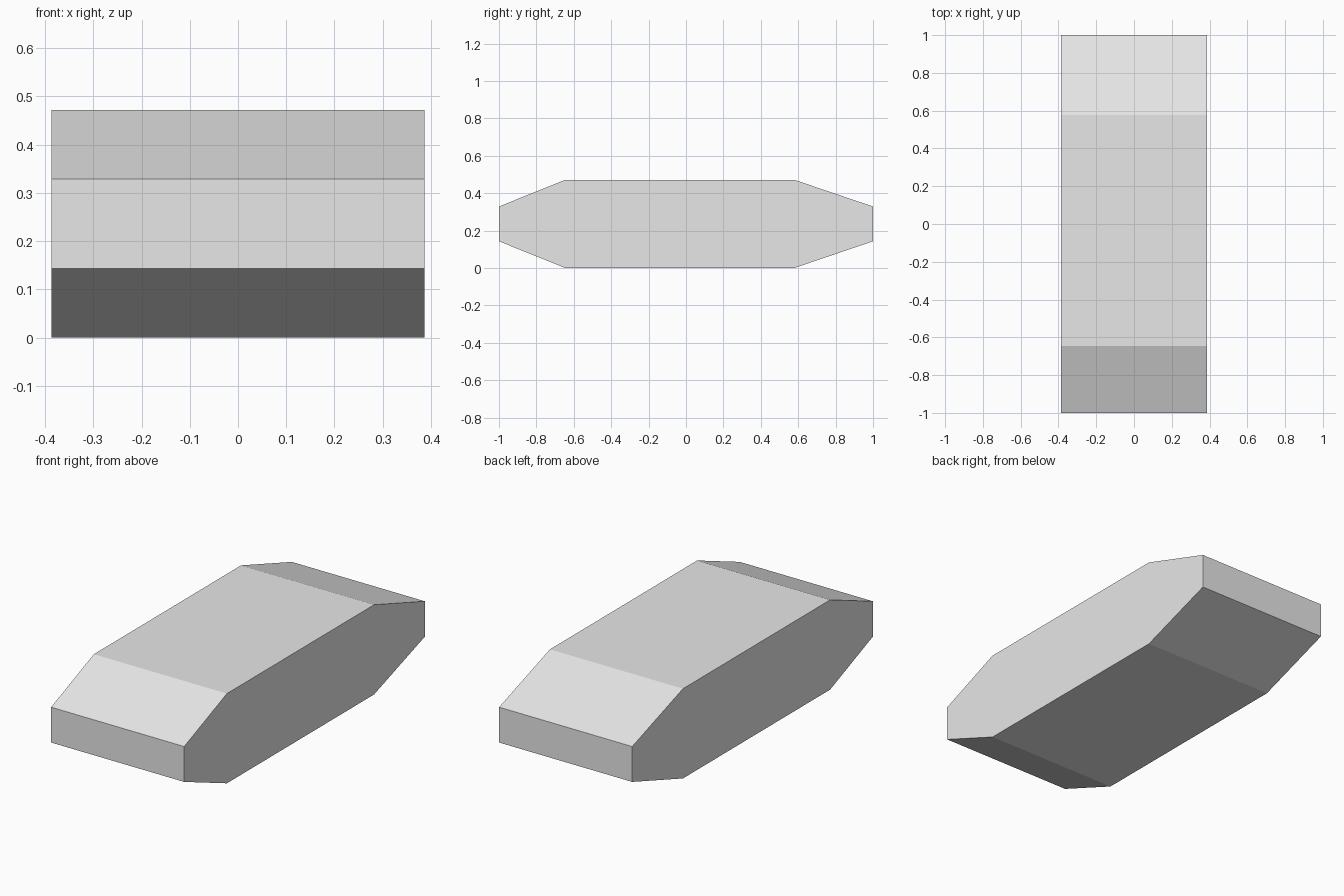
import bpy
import bmesh

cube = bpy.data.objects.get("Cube")
if cube:
    bpy.data.objects.remove(cube, do_unlink=True)

# Plain grey material
grey = bpy.data.materials.new("light_grey")
grey.use_nodes = True
colour = (0.8, 0.8, 0.8, 1.0)
grey.diffuse_color = colour
grey.node_tree.nodes["Principled BSDF"].inputs["Base Color"].default_value = colour

# Side outline (y, z): upper half, mirrored about mid height
HEIGHT = 0.472
HALF_WIDTH = 0.387
upper = [(1.0, 0.329), (0.578, HEIGHT), (-0.645, HEIGHT), (-1.0, 0.329)]
outline = upper + [(y, HEIGHT - z) for y, z in reversed(upper)]

# Chamfered block: outline extruded across the width
bm = bmesh.new()
side = bm.faces.new([bm.verts.new((-HALF_WIDTH, y, z)) for y, z in outline])
extruded = bmesh.ops.extrude_face_region(bm, geom=[side], use_keep_orig=True)
moved = [g for g in extruded["geom"] if isinstance(g, bmesh.types.BMVert)]
bmesh.ops.translate(bm, verts=moved, vec=(2 * HALF_WIDTH, 0, 0))
bmesh.ops.recalc_face_normals(bm, faces=bm.faces)

mesh = bpy.data.meshes.new("chamfered_block")
bm.to_mesh(mesh)
bm.free()
mesh.materials.append(grey)
block = bpy.data.objects.new("chamfered_block", mesh)
bpy.context.collection.objects.link(block)
